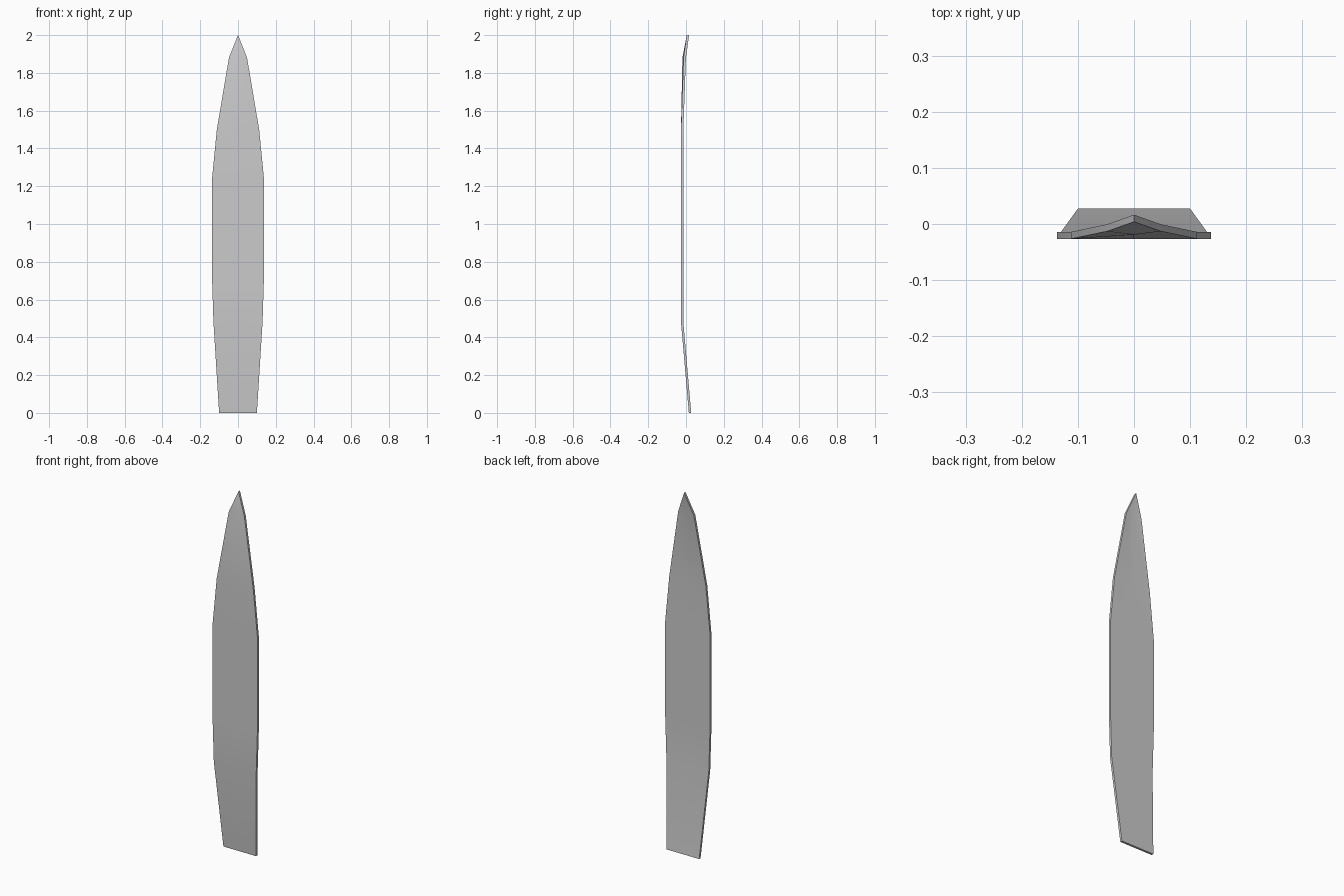
import bpy, bmesh

if "Cube" in bpy.data.objects:
    bpy.data.objects.remove(bpy.data.objects["Cube"])

THICK = 0.0125
# rows up the blade: height, half width, front y at the edge, front y at the middle
ROWS = [
    (0.00, 0.100, 0.0150, 0.0150),
    (0.48, 0.130, -0.0265, -0.0265),
    (0.72, 0.1375, -0.0265, -0.0265),
    (1.24, 0.1375, -0.0265, -0.0265),
    (1.50, 0.112, -0.0265, -0.0265),
    (1.88, 0.048, -0.0130, -0.0190),
]
TIP = (0, 0.004, 2.0)

bm = bmesh.new()

# front skin: left edge, middle line and right edge per row
grid = [[bm.verts.new((-w, ye, z)), bm.verts.new((0, ym, z)), bm.verts.new((w, ye, z))]
        for z, w, ye, ym in ROWS]
for low, high in zip(grid, grid[1:]):
    for i in range(2):
        bm.faces.new((low[i], low[i + 1], high[i + 1], high[i]))

# pointed tip
tip = bm.verts.new(TIP)
for i in range(2):
    bm.faces.new((grid[-1][i], grid[-1][i + 1], tip))

# thickness towards the back
ext = bmesh.ops.extrude_face_region(bm, geom=bm.faces[:], use_keep_orig=True)
back = [g for g in ext["geom"] if isinstance(g, bmesh.types.BMVert)]
bmesh.ops.translate(bm, verts=back, vec=(0, THICK, 0))
bmesh.ops.recalc_face_normals(bm, faces=bm.faces[:])

mesh = bpy.data.meshes.new("blade")
bm.to_mesh(mesh)
bm.free()
blade = bpy.data.objects.new("blade", mesh)
bpy.context.collection.objects.link(blade)
bpy.context.view_layer.objects.active = blade
blade.select_set(True)
bpy.ops.object.shade_smooth_by_angle(angle=0.52)
